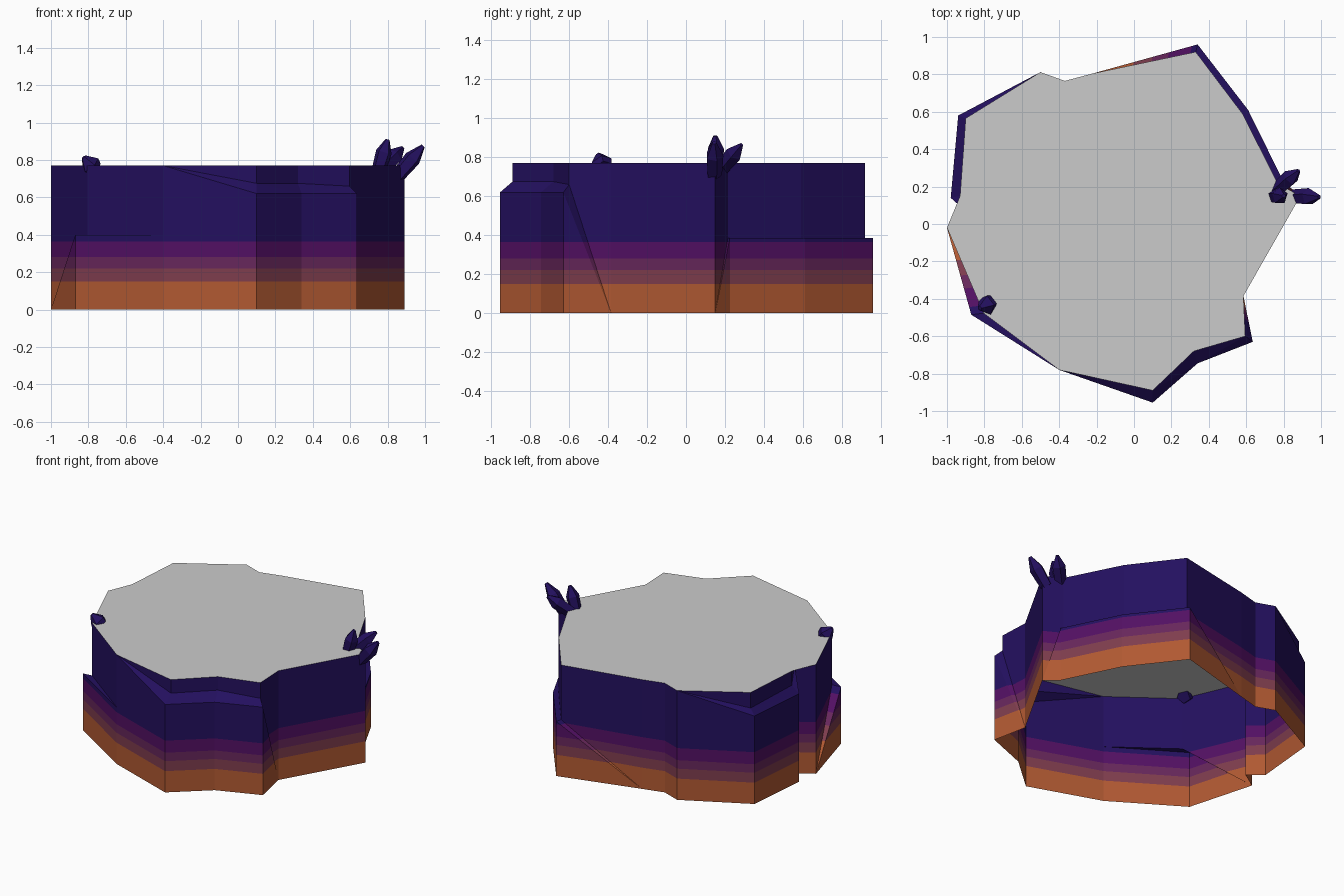
import bpy, bmesh, math
from mathutils import Vector

if "Cube" in bpy.data.objects:
    bpy.data.objects.remove(bpy.data.objects["Cube"])

TOP = 0.77

def mat(name, rgb):
    m = bpy.data.materials.new(name)
    m.diffuse_color = (*rgb, 1)
    m.use_nodes = True
    m.node_tree.nodes["Principled BSDF"].inputs["Base Color"].default_value = m.diffuse_color
    return m

ORANGE = mat("orange", (0.44, 0.10, 0.032))
MAUVE = mat("mauve", (0.21, 0.046, 0.075))
PLUM = mat("plum", (0.135, 0.02, 0.105))
PURPLE = mat("purple", (0.085, 0.005, 0.125))
NAVY = mat("navy", (0.017, 0.005, 0.114))
GREY = mat("light grey", (0.6, 0.6, 0.6))

def finish(name, bm, mats):
    me = bpy.data.meshes.new(name)
    bm.to_mesh(me)
    bm.free()
    for m in mats:
        me.materials.append(m)
    ob = bpy.data.objects.new(name, me)
    bpy.context.collection.objects.link(ob)
    return ob

# Outline, counter-clockwise: outer x, y, inner x, y, outer ledge z, inner ledge z
ROWS = [
    (0.585, -0.385, 0.585, -0.385, 0, 0),
    (0.89, 0.15, 0.89, 0.15, 0, 0),
    (0.80, 0.225, 0.77, 0.215, 0.385, 0.385),
    (0.61, 0.61, 0.58, 0.59, 0.385, 0.385),
    (0.34, 0.96, 0.33, 0.92, 0.385, 0.385),
    (-0.22, 0.805, -0.22, 0.805, 0, 0),
    (-0.37, 0.765, -0.37, 0.765, TOP, TOP),
    (-0.50, 0.812, -0.50, 0.812, TOP, TOP),
    (-0.94, 0.58, -0.90, 0.565, 0.62, 0.66),
    (-0.98, 0.14, -0.93, 0.15, 0.62, 0.67),
    (-0.885, 0.055, -0.885, 0.055, TOP, TOP),
    (-1.0, -0.02, -1.0, -0.02, 0, 0),
    (-0.87, -0.485, -0.804, -0.477, 0.40, 0.40),
    (-0.40, -0.78, -0.40, -0.78, 0.40, 0.40),
    (-0.40, -0.78, -0.40, -0.78, TOP, TOP),
    (0.10, -0.955, 0.10, -0.89, 0.62, 0.675),
    (0.34, -0.745, 0.32, -0.68, 0.62, 0.675),
    (0.635, -0.63, 0.595, -0.60, 0.62, 0.66),
]

# Cliff wall: lower wall, ledge and upper wall for each side
bm = bmesh.new()

def panel(pts):
    pts = [Vector(p) for p in pts]
    keep = [p for i, p in enumerate(pts) if (p - pts[i - 1]).length > 1e-4]
    if len(keep) < 3:
        return
    area = Vector()
    for a, b in zip(keep[1:], keep[2:]):
        area += (a - keep[0]).cross(b - keep[0])
    if area.length > 1e-4:
        bm.faces.new([bm.verts.new(p) for p in keep])

for a, b in zip(ROWS, ROWS[1:] + ROWS[:1]):
    ax, ay, aix, aiy, ah, ak = a
    bx, by, bix, biy, bh, bk = b
    panel([(ax, ay, 0), (bx, by, 0), (bx, by, bh), (ax, ay, ah)])
    panel([(ax, ay, ah), (bx, by, bh), (bix, biy, bk), (aix, aiy, ak)])
    panel([(aix, aiy, ak), (bix, biy, bk), (bix, biy, TOP), (aix, aiy, TOP)])

bmesh.ops.triangulate(bm, faces=[f for f in bm.faces])
# Strata: cut at the band heights, colour by height
BANDS = [0.15, 0.22, 0.28, 0.365]
for z in BANDS:
    bmesh.ops.bisect_plane(bm, geom=bm.verts[:] + bm.edges[:] + bm.faces[:],
                           plane_co=(0, 0, z), plane_no=(0, 0, 1))
for f in bm.faces:
    f.material_index = sum(f.calc_center_median().z > z for z in BANDS)
bmesh.ops.remove_doubles(bm, verts=bm.verts, dist=1e-4)
finish("cliff_wall", bm, [ORANGE, MAUVE, PLUM, PURPLE, NAVY])

# Flat plateau top
bm = bmesh.new()
rim = [(r[2], r[3], TOP) for i, r in enumerate(ROWS) if i != 14]
face = bm.faces.new([bm.verts.new(p) for p in rim])
bmesh.ops.triangulate(bm, faces=[face])
finish("plateau", bm, [GREY])

# Pointed rocks: five-sided shafts with a tapered tip
def crystal(name, base, tip, r, shoulder=0.7):
    base, tip = Vector(base), Vector(tip)
    q = (tip - base).to_track_quat('Z', 'Y')
    bm = bmesh.new()
    rings = []
    for t, k in ((0, 0.85), (shoulder, 1.0), (1, 0.25)):
        c = base.lerp(tip, t)
        rings.append([bm.verts.new(c + q @ Vector((r * k * math.cos(i * math.tau / 5),
                                                   r * k * math.sin(i * math.tau / 5), 0)))
                      for i in range(5)])
    for lo, hi in zip(rings, rings[1:]):
        for i in range(5):
            j = (i + 1) % 5
            bm.faces.new((lo[i], lo[j], hi[j], hi[i]))
    bm.faces.new(rings[0][::-1])
    bm.faces.new(rings[-1])
    finish(name, bm, [NAVY])

crystal("rock_upright", (0.75, 0.15, 0.74), (0.80, 0.15, 0.91), 0.045, 0.6)
crystal("rock_back", (0.76, 0.18, 0.74), (0.88, 0.285, 0.865), 0.045, 0.65)
crystal("rock_outer", (0.85, 0.145, 0.71), (0.99, 0.145, 0.875), 0.047, 0.6)
crystal("rock_left", (-0.77, -0.425, 0.75), (-0.825, -0.45, 0.815), 0.055, 0.35)
